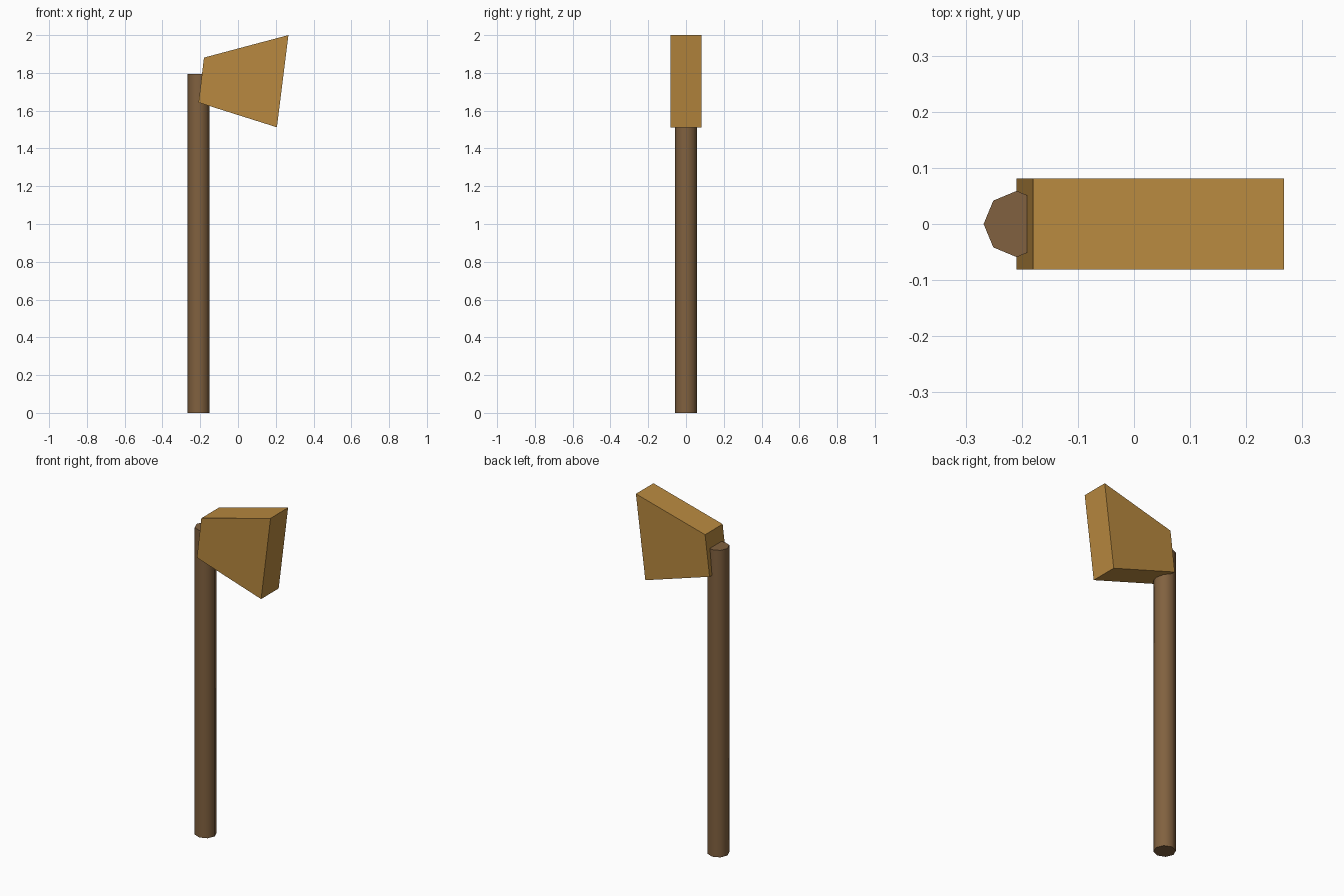
import bpy, bmesh, math

if "Cube" in bpy.data.objects:
    bpy.data.objects.remove(bpy.data.objects["Cube"])


def material(name, color):
    m = bpy.data.materials.new(name)
    m.diffuse_color = color
    m.use_nodes = True
    m.node_tree.nodes["Principled BSDF"].inputs["Base Color"].default_value = m.diffuse_color
    return m


# Handle: eight-sided smooth pole
HEIGHT, RADIUS = 1.793, 0.059
bpy.ops.mesh.primitive_cylinder_add(vertices=8, radius=RADIUS, depth=HEIGHT,
                                    location=(-0.209, 0, HEIGHT / 2))
handle = bpy.context.object
handle.name = "handle"
handle.data.materials.append(material("dark_wood", (0.22, 0.12, 0.05, 1)))
bpy.ops.object.shade_smooth_by_angle(angle=math.radians(50))

# Head: tilted wedge profile extruded across y
profile = [(-0.209, 1.643), (0.206, 1.512), (0.267, 2.0), (-0.18, 1.881)]
HALF = 0.081
bm = bmesh.new()
face = bm.faces.new([bm.verts.new((x, -HALF, z)) for x, z in profile])
ext = bmesh.ops.extrude_face_region(bm, geom=[face])
bmesh.ops.translate(bm, vec=(0, 2 * HALF, 0),
                    verts=[g for g in ext["geom"] if isinstance(g, bmesh.types.BMVert)])
bmesh.ops.recalc_face_normals(bm, faces=bm.faces)
mesh = bpy.data.meshes.new("head")
bm.to_mesh(mesh)
bm.free()
head = bpy.data.objects.new("head", mesh)
bpy.context.collection.objects.link(head)
mesh.materials.append(material("light_wood", (0.48, 0.25, 0.05, 1)))
